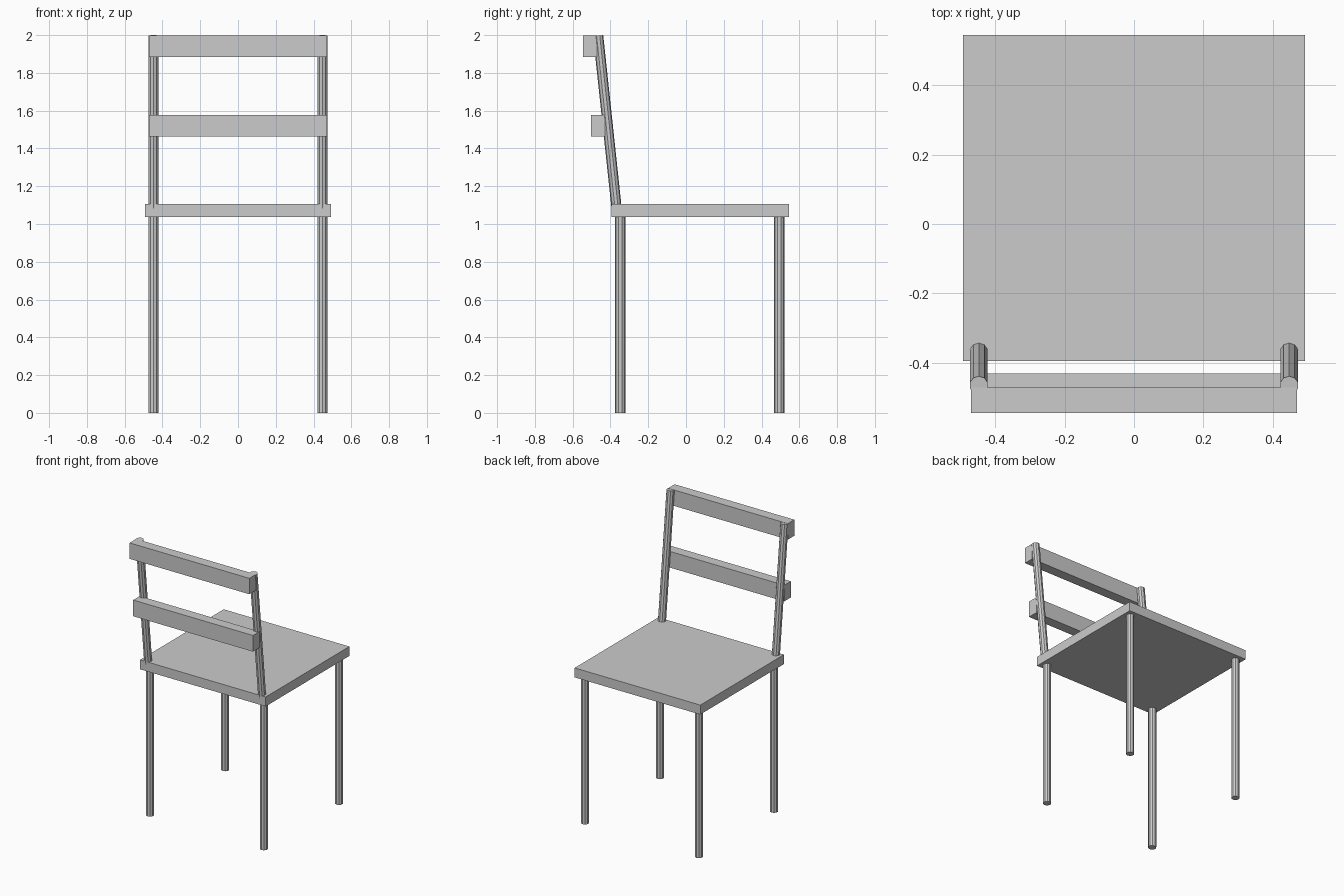
import bpy
from mathutils import Vector

if "Cube" in bpy.data.objects:
    bpy.data.objects.remove(bpy.data.objects["Cube"])


def box(name, lo, hi):
    lo, hi = Vector(lo), Vector(hi)
    bpy.ops.mesh.primitive_cube_add(size=1, location=(lo + hi) / 2)
    ob = bpy.context.object
    ob.name = name
    ob.scale = hi - lo
    return ob


def rod(name, a, b, radius=0.027, sides=10):
    a, b = Vector(a), Vector(b)
    bpy.ops.mesh.primitive_cylinder_add(vertices=sides, radius=radius,
                                        depth=(b - a).length, location=(a + b) / 2)
    ob = bpy.context.object
    ob.name = name
    # tilt about x only, so the facets stay aligned
    d = b - a
    ob.rotation_euler.x = Vector((d.z, -d.y)).angle_signed(Vector((1, 0))) if d.y else 0
    return ob


# Seat
box("seat", (-0.493, -0.394, 1.038), (0.493, 0.544, 1.105))

# Legs and leaning back posts, mirrored left and right
for side, s in (("left", -1), ("right", 1)):
    x = 0.447 * s
    rod(side + "_front_leg", (x, 0.494, 0), (x, 0.494, 1.05))
    rod(side + "_rear_leg", (x, -0.348, 0), (x, -0.348, 1.05))
    rod(side + "_back_post", (x, -0.366, 1.07), (x, -0.465, 1.997))

# Back slats
box("top_slat", (-0.47, -0.544, 1.885), (0.47, -0.471, 1.998))
box("middle_slat", (-0.47, -0.503, 1.462), (0.47, -0.430, 1.577))
